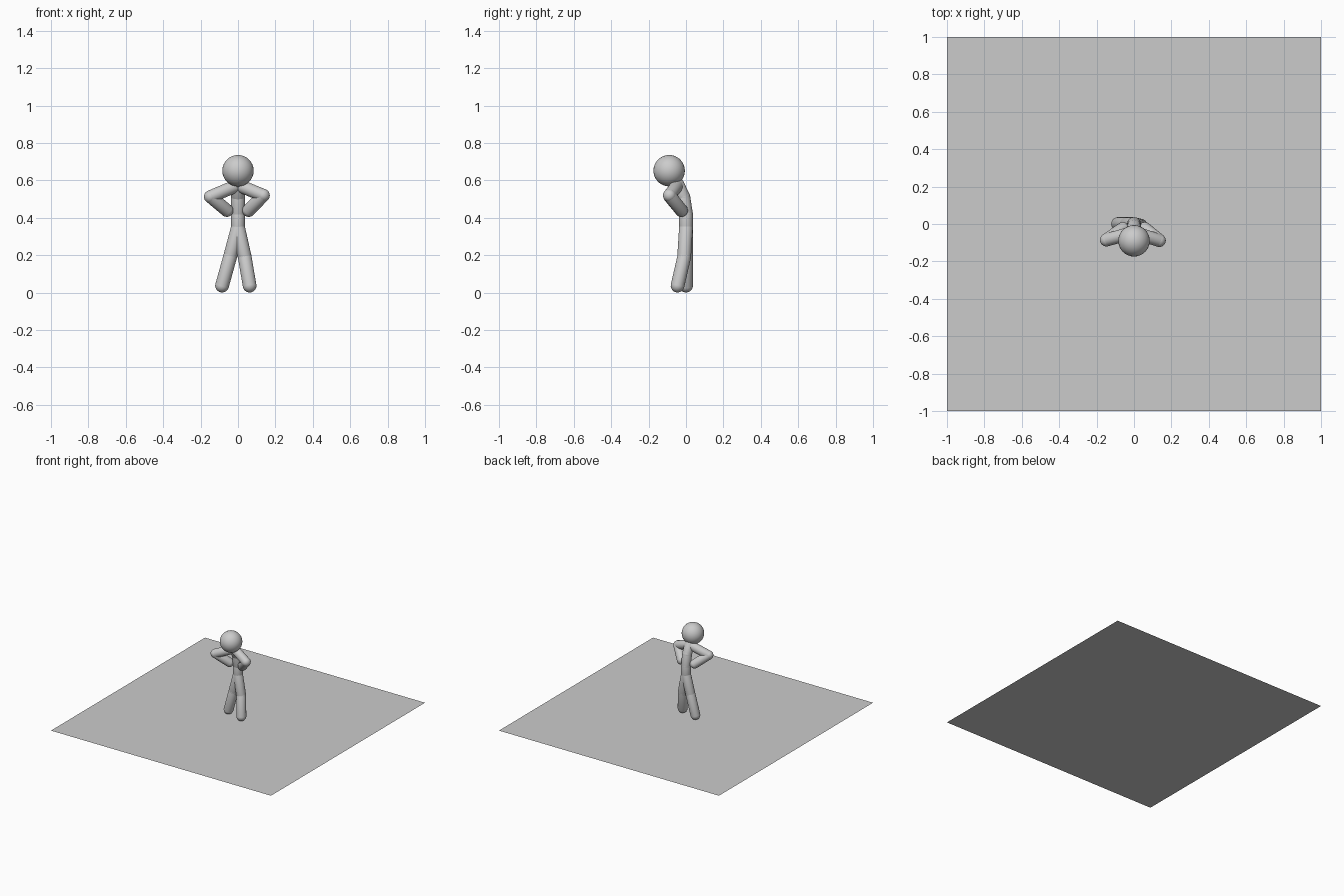
import bpy, bmesh
from mathutils import Vector, Matrix

if "Cube" in bpy.data.objects:
    bpy.data.objects.remove(bpy.data.objects["Cube"])

R = 0.037  # limb thickness


def finish(bm, name):
    mesh = bpy.data.meshes.new(name)
    bm.to_mesh(mesh)
    bm.free()
    for p in mesh.polygons:
        p.use_smooth = True
    obj = bpy.data.objects.new(name, mesh)
    bpy.context.collection.objects.link(obj)
    return obj


def limb(name, points, r=R):
    """Chain of round-ended capsules through the given joints."""
    bm = bmesh.new()
    pts = [Vector(p) for p in points]
    for a, b in zip(pts, pts[1:]):
        d = b - a
        verts = bmesh.ops.create_uvsphere(bm, u_segments=24, v_segments=15, radius=r)["verts"]
        rot = d.to_track_quat('Z', 'Y').to_matrix()
        for v in verts:
            top = v.co.z > 0
            v.co = rot @ v.co + (b if top else a)
    return finish(bm, name)


# Ground sheet
bm = bmesh.new()
bmesh.ops.create_grid(bm, x_segments=1, y_segments=1, size=1)
finish(bm, "ground_sheet")

# Head
bm = bmesh.new()
bmesh.ops.create_uvsphere(bm, u_segments=32, v_segments=16, radius=0.084,
                          matrix=Matrix.Translation((0, -0.09, 0.652)))
finish(bm, "head")

# Stooped torso
neck = (0, -0.045, 0.575)
hip = (0, 0, 0.35)
limb("torso", [hip, (0, 0, 0.42), (0, -0.014, 0.51), neck, (0, -0.07, 0.61)])

# Arms with hands on the waist
limb("left_arm", [neck, (-0.147, -0.085, 0.513), (-0.06, -0.025, 0.44)], 0.035)
limb("right_arm", [neck, (0.135, -0.088, 0.52), (0.058, -0.025, 0.44)], 0.035)

# Legs, one a little forward
limb("left_leg", [hip, (-0.04, 0, 0.2), (-0.085, 0, 0.038)])
limb("right_leg", [hip, (0.036, -0.01, 0.19), (0.062, -0.045, 0.038)])
